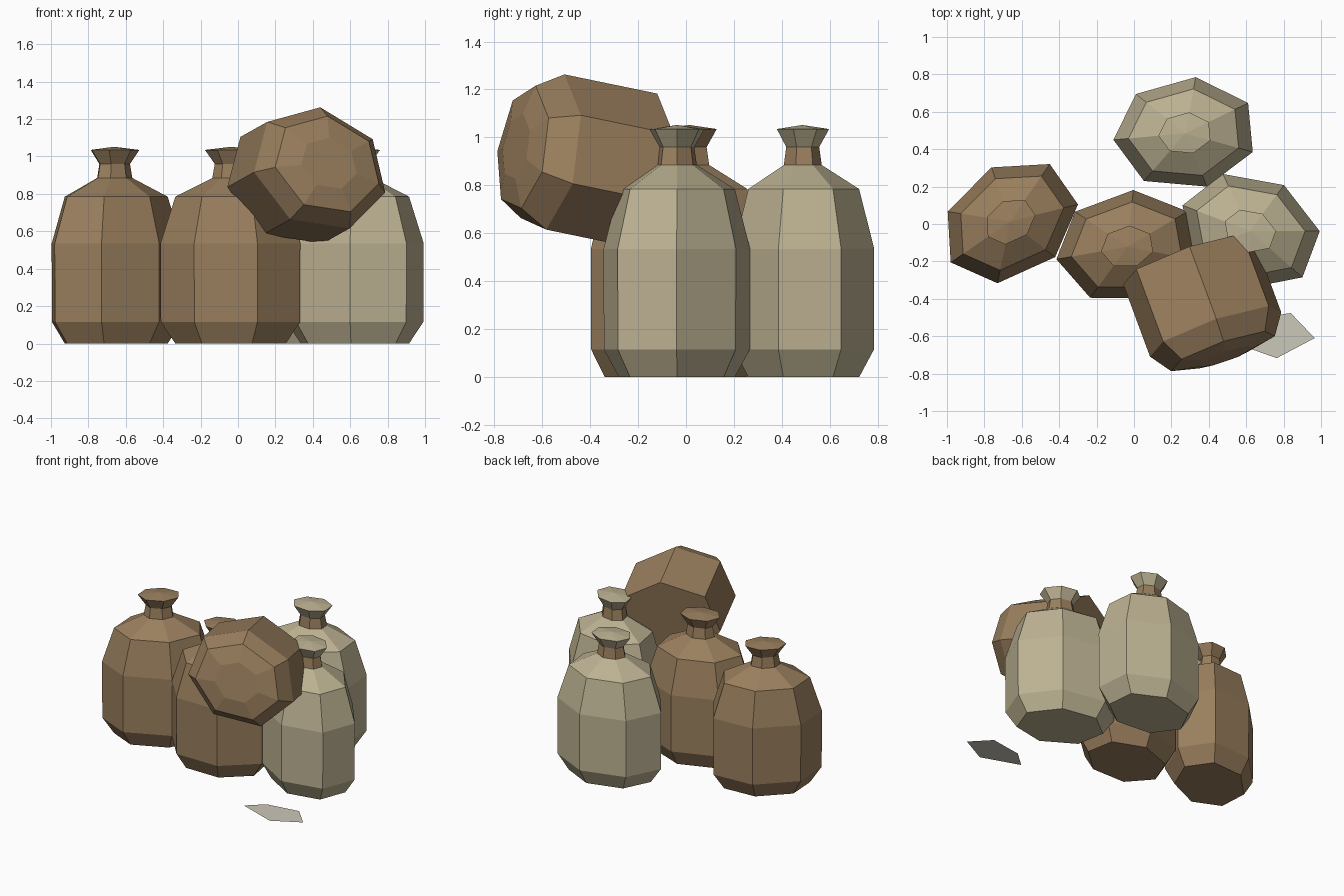
import bpy
import bmesh
import math
from mathutils import Matrix, Vector

cube = bpy.data.objects.get("Cube")
if cube:
    bpy.data.objects.remove(cube, do_unlink=True)


def make_material(name, rgb):
    mat = bpy.data.materials.new(name)
    mat.use_nodes = True
    mat.diffuse_color = (*rgb, 1)
    mat.node_tree.nodes["Principled BSDF"].inputs["Base Color"].default_value = (*rgb, 1)
    return mat


BROWN = make_material("brown burlap", (0.32, 0.21, 0.11))
PALE = make_material("pale linen", (0.50, 0.44, 0.285))
CLOTH = make_material("light grey cloth", (0.60, 0.57, 0.48))

# Lopsided seven-sided cross-section shared by every sack
OUTLINE = [(0.056, 0.30), (-0.264, 0.21), (-0.384, -0.035), (-0.221, -0.255),
           (0.116, -0.285), (0.361, -0.10), (0.336, 0.162)]

# Profiles as (height, width factor)
BODY = [(0, 0.79), (0.115, 0.995), (0.535, 1), (0.785, 0.79), (0.885, 0.27)]
NECK = [(0.885, 0.27), (0.96, 0.235)]
COLLAR = [(0.96, 0.235), (1.035, 0.373)]
LYING = [(-0.03, 0.42), (0, 0.79), (0.115, 1), (0.535, 1)]


def loft(name, profile, matrix, mat, bottom=False, top=False, peak=None):
    """Join scaled copies of the outline; close the ends with caps or a low peak."""
    bm = bmesh.new()
    rings = [[bm.verts.new((x * s, y * s, z)) for x, y in OUTLINE] for z, s in profile]
    n = len(OUTLINE)
    for low, high in zip(rings, rings[1:]):
        for i in range(n):
            j = (i + 1) % n
            bm.faces.new((low[i], low[j], high[j], high[i]))
    if bottom:
        bm.faces.new(rings[0][::-1])
    if top:
        bm.faces.new(rings[-1])
    if peak:
        tip = bm.verts.new((0, 0, peak))
        for i in range(n):
            bm.faces.new((rings[-1][i], rings[-1][(i + 1) % n], tip))
    mesh = bpy.data.meshes.new(name)
    bm.to_mesh(mesh)
    bm.free()
    mesh.materials.append(mat)
    obj = bpy.data.objects.new(name, mesh)
    obj.matrix_world = matrix
    bpy.context.collection.objects.link(obj)
    return obj


# Standing sacks: body, tied neck and flared collar
for name, x, y, turn, mat in [("left_end_sack", -0.663, 0.014, 29.5, BROWN),
                              ("middle_sack", -0.035, -0.122, 4.7, BROWN),
                              ("back_sack", 0.274, 0.485, 0, PALE),
                              ("side_sack", 0.62, -0.037, -26, PALE)]:
    place = Matrix.Translation((x, y, 0)) @ Matrix.Rotation(math.radians(turn), 4, "Z")
    loft(name + "_body", BODY, place, mat, bottom=True)
    loft(name + "_neck", NECK, place, BROWN)
    loft(name + "_collar", COLLAR, place, mat, peak=1.052)

# Lying sack on top of the pile, base turned to the front
facing = Vector((0.34, -0.92, 0.19)).normalized()
across = Vector((0, 0, 1)).cross(facing).normalized()
upward = facing.cross(across)
roll = math.radians(14)
side = across * math.cos(roll) - upward * math.sin(roll)
rise = across * math.sin(roll) + upward * math.cos(roll)
frame = Matrix((-side, rise * 1.1, -facing)).transposed().to_4x4()
place = Matrix.Translation((0.477, -0.681, 0.957)) @ frame
loft("lying_sack", LYING, place, BROWN, bottom=True, top=True)

# Scrap of cloth on the ground
bm = bmesh.new()
bm.faces.new([bm.verts.new((x, y, 0.006)) for x, y in
              [(0.48, -0.617), (0.763, -0.717), (0.966, -0.61), (0.838, -0.476), (0.597, -0.513)]])
mesh = bpy.data.meshes.new("cloth_scrap")
bm.to_mesh(mesh)
bm.free()
mesh.materials.append(CLOTH)
bpy.context.collection.objects.link(bpy.data.objects.new("cloth_scrap", mesh))
